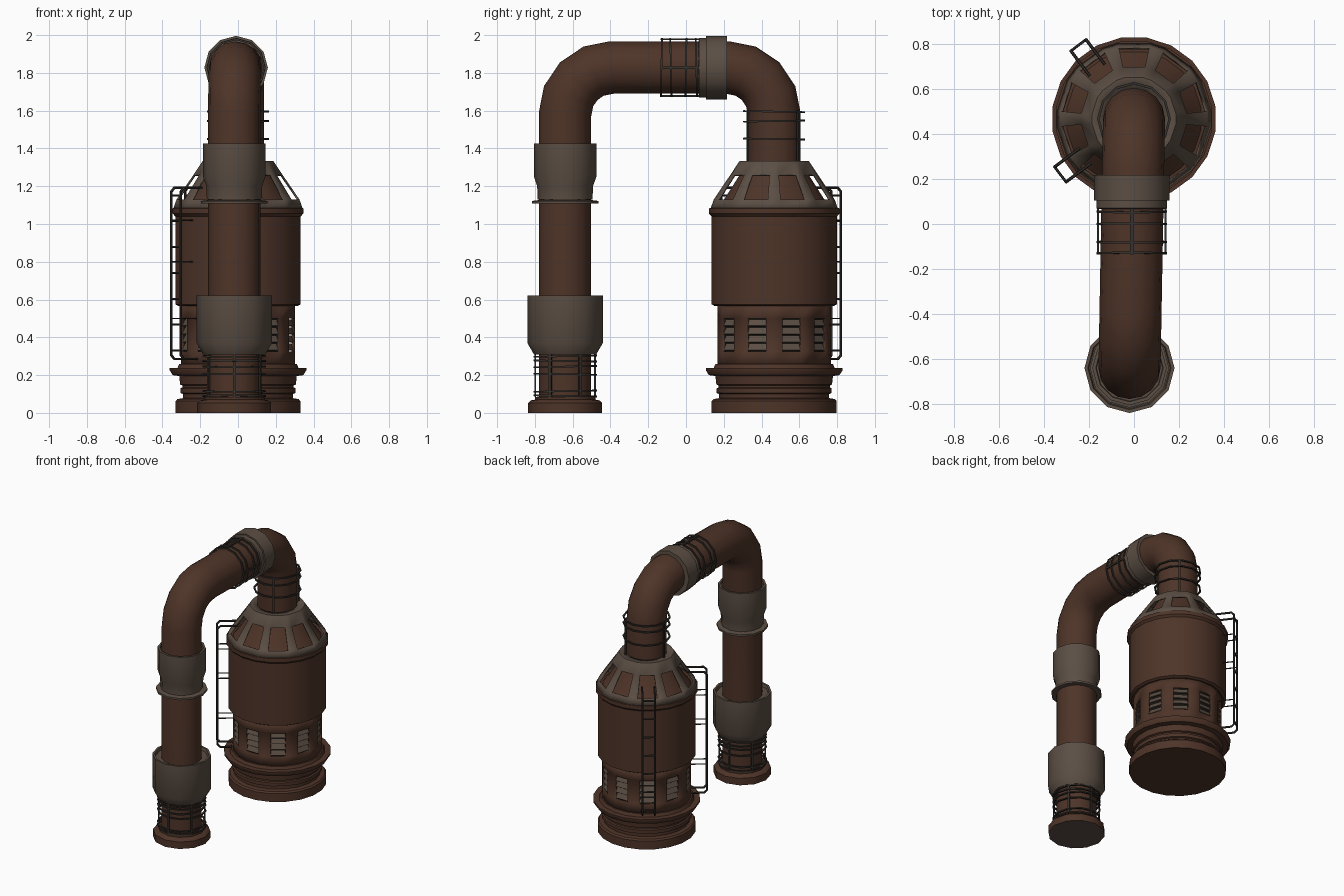
import bpy, bmesh, math
from mathutils import Vector, Matrix

if "Cube" in bpy.data.objects:
    bpy.data.objects.remove(bpy.data.objects["Cube"])

def mat(name, c):
    m = bpy.data.materials.new(name)
    m.diffuse_color = (*c, 1)
    m.use_nodes = True
    m.node_tree.nodes["Principled BSDF"].inputs["Base Color"].default_value = m.diffuse_color
    return m

BROWN = mat("rust brown", (0.076, 0.034, 0.021))
GREY = mat("weathered grey", (0.105, 0.077, 0.058))
DARK = mat("dark iron", (0.036, 0.031, 0.026))
BLACK = mat("vent shadow", (0.010, 0.008, 0.006))

TANK = Vector((0, 0.467, 0))
COL = Vector((-0.02, -0.64, 0))
R = 0.138       # pipe radius
rad = math.radians

def finish(name, bm, material, smooth=True, recalc=True):
    if recalc:
        bmesh.ops.recalc_face_normals(bm, faces=bm.faces[:])
    me = bpy.data.meshes.new(name)
    bm.to_mesh(me)
    bm.free()
    ob = bpy.data.objects.new(name, me)
    bpy.context.collection.objects.link(ob)
    me.materials.append(material)
    if smooth:
        bpy.ops.object.select_all(action='DESELECT')
        ob.select_set(True)
        bpy.context.view_layer.objects.active = ob
        bpy.ops.object.shade_smooth_by_angle(angle=rad(38))
    return ob

def regular(n, phase=0.0):
    return [rad(phase + 360 * k / n) for k in range(n)]

A20, A12 = regular(20, 9), regular(12, 0)

def revolve(bm, prof, angles, M, closed=False, skip=None):
    """Spin (r, z) points; ends are capped unless the profile is a loop."""
    rows = [[bm.verts.new(M @ Vector((r * math.cos(a), r * math.sin(a), z))) for a in angles]
            for r, z in prof]
    n = len(angles)
    pairs = list(zip(rows, rows[1:])) + ([(rows[-1], rows[0])] if closed else [])
    for i, (lo, hi) in enumerate(pairs):
        for k in range(n):
            if not (skip and skip(i, k)):
                bm.faces.new((lo[k], lo[(k + 1) % n], hi[(k + 1) % n], hi[k]))
    if not closed and not skip:
        bm.faces.new(rows[0])
        bm.faces.new(rows[-1])

def lathe(name, prof, angles, M, material, closed=False):
    bm = bmesh.new()
    revolve(bm, prof, angles, M, closed)
    return finish(name, bm, material)

def rings(name, zs, r, M, angles, material=DARK, w=0.011, h=0.009):
    """Thin loose hoops around a pipe."""
    bm = bmesh.new()
    for i, z in enumerate(zs):
        tilt = Matrix.Rotation(rad(1.2 if i % 2 else -1.0), 4, 'X')
        revolve(bm, [(r - w, -h / 2), (r, -h / 2), (r, h / 2), (r - w, h / 2)], angles,
                M @ Matrix.Translation((0, 0, z)) @ tilt, True)
    return finish(name, bm, material)

def boxes(name, items, material):
    """items: (matrix, (sx, sy, sz))"""
    bm = bmesh.new()
    for M, s in items:
        bmesh.ops.create_cube(bm, size=1, matrix=M @ Matrix.Diagonal((*s, 1)))
    return finish(name, bm, material, False)

def straps(name, M, r, z0, z1, degs):
    boxes(name, [(M @ Matrix.Rotation(rad(d), 4, 'Z') @ Matrix.Translation((r, 0, (z0 + z1) / 2)),
                  (0.009, 0.014, z1 - z0)) for d in degs], DARK)

def sweep(bm, path, nrm, r, sides):
    """Tube along a planar path with mitred joints."""
    rows, n = [], len(path)
    for i, p in enumerate(path):
        a = (p - path[i - 1]).normalized() if i else (path[1] - p).normalized()
        b = (path[i + 1] - p).normalized() if i < n - 1 else a
        t = (a + b).normalized()
        side = nrm.cross(t).normalized() / max(t.dot(a), 0.5)
        rows.append([bm.verts.new(p + r * (math.cos(q) * nrm + math.sin(q) * side))
                     for q in regular(sides)])
    for lo, hi in zip(rows, rows[1:]):
        for k in range(sides):
            bm.faces.new((lo[k], lo[(k + 1) % sides], hi[(k + 1) % sides], hi[k]))
    bm.faces.new(rows[0])
    bm.faces.new(rows[-1])

MT, MC = Matrix.Translation(TANK), Matrix.Translation(COL)

# arched pipe, from column foot over to the tank top
B, TOP = 0.245, 1.828
yz = [(COL.y, 0.03)]
yz += [(COL.y + B - B * math.cos(rad(a)), TOP - B + B * math.sin(rad(a))) for a in (0, 22.5, 45, 67.5, 90)]
yz += [(TANK.y - B + B * math.sin(rad(a)), TOP - B + B * math.cos(rad(a))) for a in (0, 22.5, 45, 67.5, 90)]
yz += [(TANK.y, 1.25)]
bm = bmesh.new()
sweep(bm, [Vector((COL.x * (TANK.y - y) / (TANK.y - COL.y), y, z)) for y, z in yz], Vector((1, 0, 0)), R, 16)
finish("arched_pipe", bm, BROWN)

# column foot, collars and hoops
foot = lathe("column_foot", [(0.196, 0), (0.196, 0.052), (0.182, 0.066), (0.16, 0.07), (0.16, 0.085), (0.13, 0.085)],
             A12, MC, BROWN)
foot.data.materials.append(GREY)
for f in foot.data.polygons:
    if f.normal.z < -0.9:
        f.material_index = 1
lathe("lower_collar", [(R, 0.31), (0.165, 0.31), (0.2, 0.37), (0.2, 0.622), (0.185, 0.622), (0.18, 0.6), (R, 0.6)],
      A12, MC, GREY)
lathe("upper_collar", [(0.13, 1.13), (0.145, 1.13), (0.148, 1.2), (0.165, 1.25), (0.165, 1.425), (0.15, 1.425),
                       (0.147, 1.41), (0.13, 1.41)], A12, MC, GREY)
lathe("column_ring", [(0.13, 1.108), (0.176, 1.108), (0.176, 1.122), (0.13, 1.128)], A12, MC, GREY)
rings("column_hoops", [0.09, 0.115, 0.205, 0.245, 0.275, 0.3], 0.168, MC, A12)
straps("column_straps", MC, 0.158, 0.085, 0.31, range(30, 390, 60))

# collar and hoops on the horizontal run
MH = Matrix.Translation((-0.01, 0, TOP)) @ Matrix.Rotation(rad(-90), 4, 'X')
lathe("top_collar", [(0.13, 0.065), (0.157, 0.07), (0.157, 0.105), (0.168, 0.105), (0.168, 0.218), (0.13, 0.218)],
      A12, MH, GREY)
rings("top_hoops", [-0.13, -0.08, 0.0, 0.055], 0.156, MH, A12)
straps("top_straps", MH, 0.15, -0.135, 0.08, (0, 90, 180, 270))

# hoops on the tank neck
rings("neck_hoops", [1.45, 1.545, 1.595], 0.164, MT, A12)
straps("neck_straps", MT, 0.154, 1.32, 1.6, (55, 175, 295))

# tank: base, flange and main drum
lathe("tank_base", [(0.335, 0), (0.335, 0.062), (0.325, 0.073), (0.295, 0.078), (0.295, 0.1), (0.308, 0.105),
                    (0.308, 0.13), (0.298, 0.135), (0.298, 0.145), (0.31, 0.15), (0.315, 0.195), (0.35, 0.2),
                    (0.366, 0.225), (0.366, 0.237), (0.325, 0.237), (0.315, 0.258), (0.28, 0.258)], A20, MT, BROWN)
lathe("tank_drum", [(0.27, 0.575), (0.318, 0.565), (0.336, 0.575), (0.336, 1.04), (0.35, 1.055), (0.35, 1.083),
                    (0.31, 1.09)], A20, MT, BROWN)
lathe("inner_cone", [(0.31, 1.08), (0.262, 1.14), (0.185, 1.26), (0.15, 1.32)], A20, MT, BROWN)

# pierced shells: odd columns are solid, even columns hold the window row
def pierced(name, prof, row, half, material, thick):
    angles = [rad(18 + 36 * k + s) for k in range(10) for s in (-half, half)]
    bm = bmesh.new()
    revolve(bm, prof, angles, MT, skip=lambda i, k: i == row and k % 2 == 0)
    ob = finish(name, bm, material, recalc=False)
    m = ob.modifiers.new("thickness", 'SOLIDIFY')
    m.thickness, m.offset = thick, -1

pierced("vent_shell", [(0.305, 0.24), (0.305, 0.325), (0.305, 0.5), (0.305, 0.58)], 1, 9.8, BROWN, 0.02)
pierced("slotted_cone", [(0.345, 1.08), (0.327, 1.13), (0.236, 1.262), (0.188, 1.333), (0.135, 1.333)], 1, 12,
        GREY, 0.012)

# vent core and louvre slats
lathe("vent_core", [(0.262, 0.25), (0.262, 0.575)], A20, MT, BLACK)
boxes("vent_slats", [(MT @ Matrix.Rotation(rad(18 + 36 * k), 4, 'Z') @ Matrix.Translation((0.283, 0, 0.348 + 0.043 * j))
                      @ Matrix.Rotation(rad(-25), 4, 'Y'), (0.008, 0.104, 0.037))
                     for k in range(10) for j in range(4)], GREY)

# two ladders on the left of the tank
for name, deg in (("rear_ladder", 127), ("front_ladder", 217)):
    out = Vector((math.cos(rad(deg)), math.sin(rad(deg)), 0))
    tan = Vector((-out.y, out.x, 0))
    bm = bmesh.new()
    for s in (-0.042, 0.042):
        pts = [(0.27, 1.192), (0.39, 1.192), (0.41, 1.172), (0.41, 0.305), (0.39, 0.285), (0.3, 0.285)]
        sweep(bm, [TANK + out * r + tan * s + Vector((0, 0, z)) for r, z in pts], tan, 0.007, 6)
        for z in (0.5, 0.8, 1.02):       # stand-offs back to the drum
            sweep(bm, [TANK + out * r + tan * s + Vector((0, 0, z)) for r in (0.3, 0.41)], tan, 0.004, 6)
    for j in range(7):
        p = TANK + out * 0.41 + Vector((0, 0, 0.33 + 0.137 * j))
        sweep(bm, [p - tan * 0.042, p + tan * 0.042], out, 0.006, 6)
    finish(name, bm, DARK)
